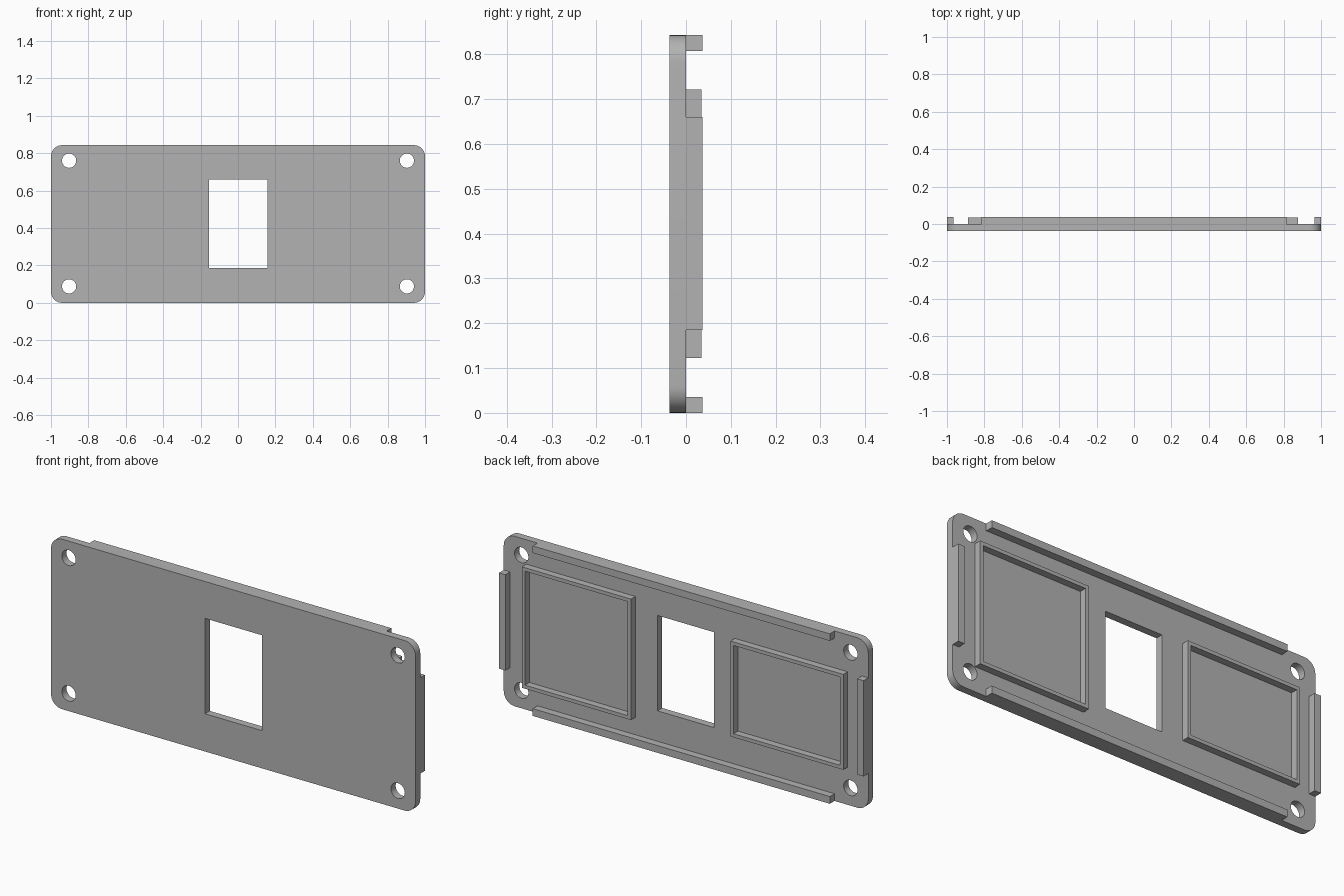
import bpy, bmesh
from mathutils import Matrix, Vector

if "Cube" in bpy.data.objects:
    bpy.data.objects.remove(bpy.data.objects["Cube"], do_unlink=True)

HEIGHT = 0.843
FRONT, BACK = -0.037, 0.0
RIB, FRAME = 0.037, 0.0345

grey = bpy.data.materials.new("plain grey")
grey.use_nodes = True
colour = (0.45, 0.45, 0.45, 1)
grey.diffuse_color = colour
grey.node_tree.nodes["Principled BSDF"].inputs["Base Color"].default_value = colour


def finish(name, bm):
    mesh = bpy.data.meshes.new(name)
    bm.to_mesh(mesh)
    bm.free()
    mesh.materials.append(grey)
    obj = bpy.data.objects.new(name, mesh)
    bpy.context.collection.objects.link(obj)
    return obj


def box_mesh(x0, x1, y0, y1, z0, z1):
    bm = bmesh.new()
    size = Matrix.Diagonal((x1 - x0, y1 - y0, z1 - z0, 1))
    centre = Vector((x0 + x1, y0 + y1, z0 + z1)) / 2
    bmesh.ops.create_cube(bm, size=1, matrix=Matrix.Translation(centre) @ size)
    return bm


def box(name, *limits):
    return finish(name, box_mesh(*limits))


def cut(target, cutter):
    mod = target.modifiers.new("cut", "BOOLEAN")
    mod.operation = "DIFFERENCE"
    mod.solver = "EXACT"
    mod.object = cutter
    bpy.context.view_layer.objects.active = target
    bpy.ops.object.modifier_apply(modifier=mod.name)
    bpy.data.objects.remove(cutter, do_unlink=True)


# Face plate with rounded corners
bm = box_mesh(-1, 1, FRONT, BACK, 0, HEIGHT)
corners = [e for e in bm.edges
           if abs(e.verts[0].co.y - e.verts[1].co.y) > 0.01]
bmesh.ops.bevel(bm, geom=corners, offset=0.06, offset_type="OFFSET",
                segments=10, profile=0.5, affect="EDGES")
plate = finish("face_plate", bm)

# Central window and screw holes
cut(plate, box("window_cutter", -0.155, 0.157, -0.1, 0.1, 0.187, 0.66))
for x in (-0.903, 0.903):
    for z in (0.088, 0.76):
        bm = bmesh.new()
        place = Matrix.Translation((x, 0, z)) @ Matrix.Rotation(1.5707963, 4, "X")
        bmesh.ops.create_cone(bm, cap_ends=True, segments=40, radius1=0.038,
                              radius2=0.038, depth=0.3, matrix=place)
        cut(plate, finish("hole_cutter", bm))

bpy.ops.object.select_all(action="DESELECT")
plate.select_set(True)
bpy.context.view_layer.objects.active = plate
bpy.ops.object.shade_smooth_by_angle(angle=0.5)

# Locating ribs along the edges of the back
box("top_rib", -0.815, 0.815, BACK, RIB, HEIGHT - 0.035, HEIGHT)
box("bottom_rib", -0.815, 0.815, BACK, RIB, 0, 0.036)
box("left_rib", 0.965, 1, BACK, RIB, 0.185, 0.66)
box("right_rib", -1, -0.965, BACK, RIB, 0.185, 0.66)


# Raised rectangular frames on the back
def frame(name, x0, x1, z0, z1, wall=0.025):
    bm = box_mesh(x0, x1, BACK, FRAME, z0, z1)
    bm.normal_update()
    rear = [f for f in bm.faces if f.normal.y > 0.9]
    front = [f for f in bm.faces if f.normal.y < -0.9]
    bmesh.ops.inset_region(bm, faces=rear, thickness=wall)
    bmesh.ops.inset_region(bm, faces=front, thickness=wall)
    loops = list(rear[0].edges) + list(front[0].edges)
    bmesh.ops.delete(bm, geom=rear + front, context="FACES_ONLY")
    bmesh.ops.bridge_loops(bm, edges=loops)
    bmesh.ops.recalc_face_normals(bm, faces=bm.faces)
    return finish(name, bm)


frame("left_frame", 0.278, 0.877, 0.122, 0.722)
frame("right_frame", -0.887, -0.268, 0.187, 0.66)
